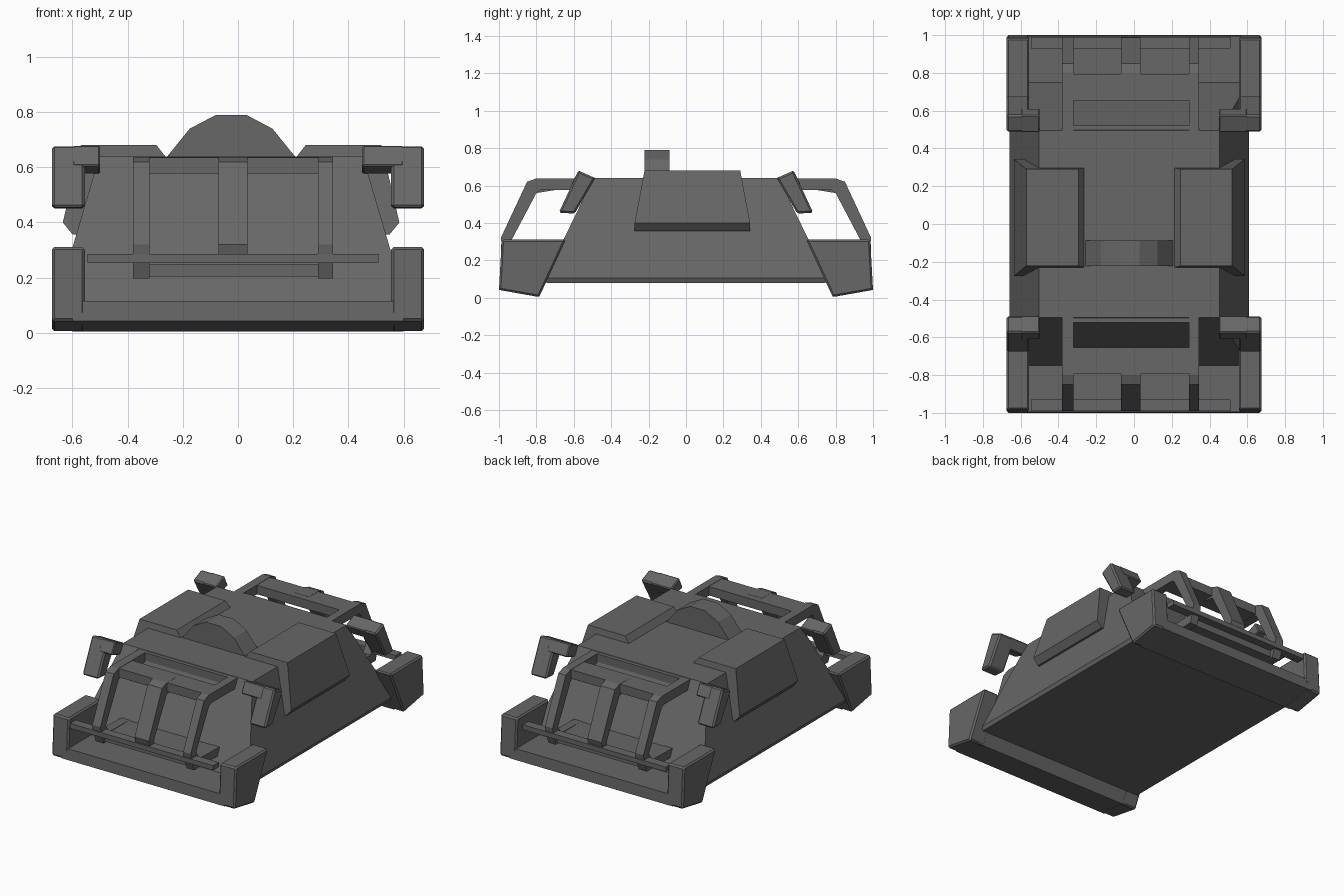
import bpy, bmesh

if "Cube" in bpy.data.objects:
    bpy.data.objects.remove(bpy.data.objects["Cube"])

grey = bpy.data.materials.new("dark grey")
grey.diffuse_color = (0.135, 0.135, 0.135, 1)
grey.use_nodes = True
grey.node_tree.nodes["Principled BSDF"].inputs["Base Color"].default_value = grey.diffuse_color
CX = -0.025  # the body sits slightly off the bumpers' centre


def loft(name, rings, bevel=0.0):
    """Skin a solid through rings of equal point count."""
    bm = bmesh.new()
    vs = [[bm.verts.new(p) for p in r] for r in rings]
    n = len(vs[0])
    for a, b in zip(vs, vs[1:]):
        for i in range(n):
            bm.faces.new((a[i], a[(i + 1) % n], b[(i + 1) % n], b[i]))
    bm.faces.new(vs[0][::-1])
    bm.faces.new(vs[-1])
    bmesh.ops.recalc_face_normals(bm, faces=bm.faces)
    me = bpy.data.meshes.new(name)
    bm.to_mesh(me)
    bm.free()
    me.materials.append(grey)
    ob = bpy.data.objects.new(name, me)
    bpy.context.collection.objects.link(ob)
    if bevel:
        m = ob.modifiers.new("bevel", 'BEVEL')
        m.width = bevel
        m.segments = 1
    return ob


def side_prism(name, yz, x0, x1, bevel=0.0):
    return loft(name, [[(x, y, z) for y, z in yz] for x in (x0, x1)], bevel)


def box(name, x, y, z, bevel=0.0):
    y0, y1, z0, z1 = min(y), max(y), min(z), max(z)
    return side_prism(name, [(y0, z0), (y1, z0), (y1, z1), (y0, z1)], *x, bevel)


# Tapered hull
loft("hull", [[(CX + sx * hx, sy * hy, z) for sx, sy in ((-1, -1), (1, -1), (1, 1), (-1, 1))]
              for z, hx, hy in ((0.08, 0.625, 0.745), (0.105, 0.635, 0.755), (0.64, 0.478, 0.495))])

# Roof arch
arch = [(-0.26, 0.62), (-0.26, 0.635), (-0.175, 0.74), (-0.08, 0.79),
        (0.03, 0.79), (0.125, 0.74), (0.21, 0.635), (0.21, 0.62)]
loft("roof_arch", [[(x, y, z) for x, z in arch] for y in (-0.222, -0.088)])

# Side pads wrapping over the roof edges
pad = [(0.235, 0.635), (0.27, 0.68), (0.545, 0.68), (0.61, 0.40),
       (0.575, 0.357), (0.5, 0.357), (0.42, 0.6)]
for s, label in ((-1, "left"), (1, "right")):
    rings = []
    for e, y_top in ((-1, -0.222), (1, 0.29)):
        rings.append([(CX + s * x, y_top + e * 0.053 * max(0, min(1, (0.68 - z) / 0.28)), z)
                      for x, z in pad])
    loft(label + "_side_pad", rings)

for f, end in ((1, "front"), (-1, "back")):
    def m(pts):
        return [(y * f, z) for y, z in pts]

    # Bumper beam and raised corner blocks
    side_prism(end + "_bumper_beam",
               m([(-1.0, 0.042), (-0.785, 0.005), (-0.735, 0.115), (-0.995, 0.115)]), -0.6, 0.6)
    for s in (-1, 1):
        side_prism(end + "_bumper_corner",
                   m([(-1.0, 0.042), (-0.785, 0.004), (-0.642, 0.312), (-0.985, 0.312)]),
                   s * 0.555, s * 0.675, 0.01)
        # Corner lamps: slanted block plus an arm to the hull
        side_prism(end + "_corner_lamp",
                   m([(-0.575, 0.68), (-0.485, 0.64), (-0.595, 0.45), (-0.68, 0.455)]),
                   s * 0.555, s * 0.675, 0.01)
        side_prism(end + "_lamp_arm",
                   m([(-0.575, 0.68), (-0.485, 0.64), (-0.523, 0.575), (-0.612, 0.605)]),
                   s * 0.6, -0.50 if s < 0 else 0.45, 0.006)

    # Guard bars: two outer loops reach the hull, the middle bar spans the frame
    outer = [(-0.47, 0.638), (-0.80, 0.638), (-0.85, 0.62), (-0.99, 0.32), (-0.985, 0.285),
             (-0.955, 0.197), (-0.70, 0.197), (-0.68, 0.25), (-0.90, 0.255),
             (-0.932, 0.31), (-0.80, 0.56), (-0.78, 0.575), (-0.47, 0.575)]
    for x0, x1 in ((-0.38, -0.32), (0.29, 0.345)):
        side_prism(end + "_guard_bar", m(outer), x0, x1)
    side_prism(end + "_middle_bar",
               m([(-0.70, 0.637), (-0.80, 0.637), (-0.85, 0.619), (-0.988, 0.32), (-0.975, 0.27),
                  (-0.93, 0.27), (-0.932, 0.31), (-0.80, 0.56), (-0.70, 0.576)]), -0.07, 0.035)

    # Frame shelf with an open slot behind it, and its lower shelf
    box(end + "_upper_shelf", (-0.33, 0.30), (-0.655 * f, -0.795 * f), (0.577, 0.636))
    box(end + "_shelf_root", (-0.33, 0.30), (-0.45 * f, -0.522 * f), (0.577, 0.637))
    box(end + "_lower_shelf", (-0.33, 0.30), (-0.69 * f, -0.94 * f), (0.205, 0.25))
    # Cross rail
    box(end + "_cross_rail", (-0.545, 0.51), (-0.93 * f, -0.99 * f), (0.253, 0.285))
